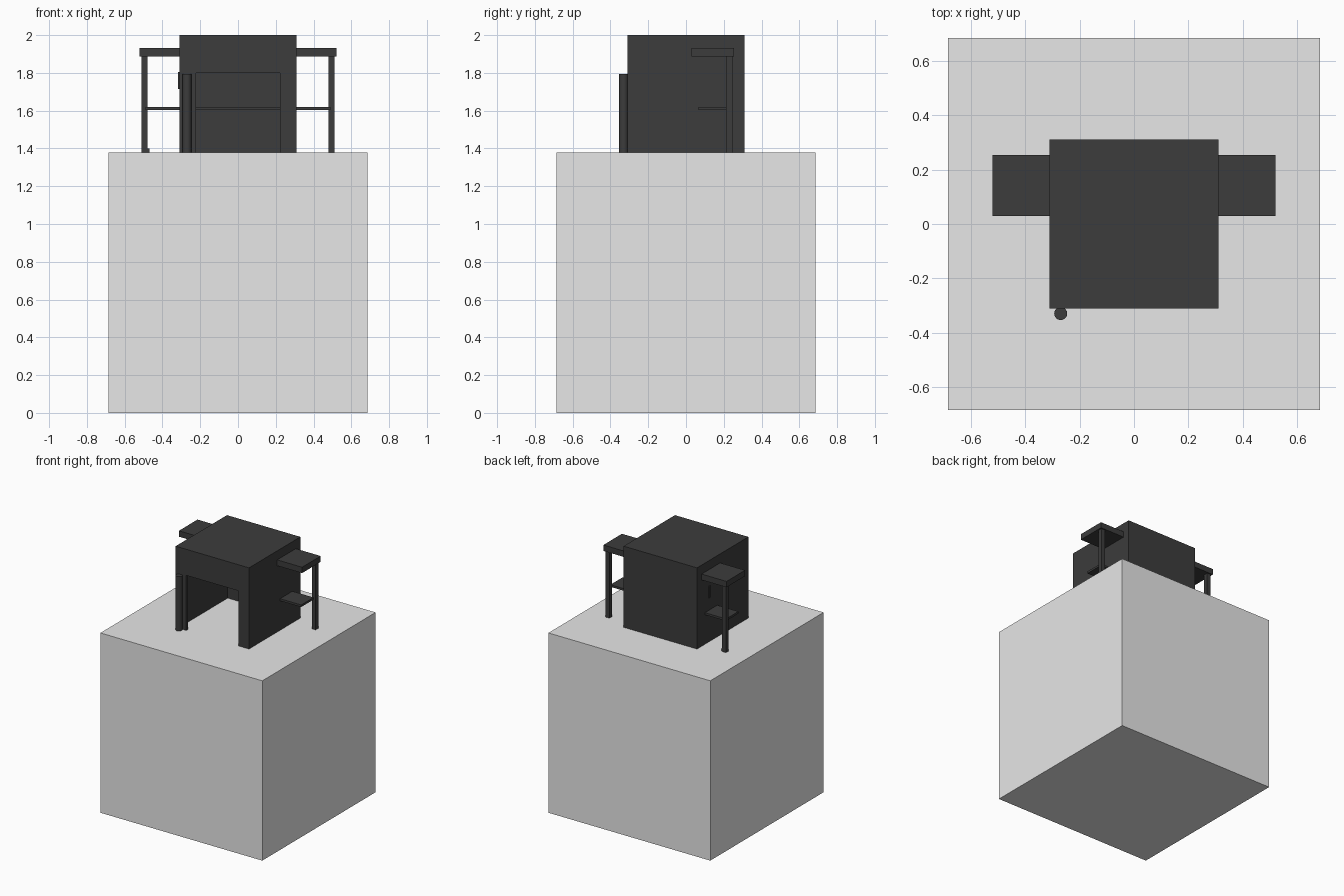
import bpy
import math

if "Cube" in bpy.data.objects:
    bpy.data.objects.remove(bpy.data.objects["Cube"])


def material(name, value):
    m = bpy.data.materials.new(name)
    m.diffuse_color = (value, value, value, 1)
    m.use_nodes = True
    m.node_tree.nodes["Principled BSDF"].inputs["Base Color"].default_value = m.diffuse_color
    return m


LIGHT = material("pale_grey", 0.8)
DARK = material("charcoal", 0.045)


def box(name, x, y, z, mat=DARK):
    """Box from (min, max) ranges on each axis."""
    bpy.ops.mesh.primitive_cube_add(
        size=1, location=[(r[0] + r[1]) / 2 for r in (x, y, z)])
    ob = bpy.context.object
    ob.name = name
    ob.scale = [r[1] - r[0] for r in (x, y, z)]
    bpy.ops.object.transform_apply(location=False, rotation=False, scale=True)
    ob.data.materials.append(mat)
    return ob


B = 1.378   # top of the base block
W = 0.311   # half width of the hut

# Base block
box("base_block", (-0.686, 0.686), (-0.686, 0.686), (0, B), LIGHT)

# Hut shell, hollowed out with a doorway in the front
hut = box("hut", (-W, W), (-W, W), (B, 2.0))
cavity = box("cavity_cutter", (-0.29, 0.29), (-0.29, 0.29), (B - 0.1, 1.98))
doorway = box("doorway_cutter", (-0.222, 0.222), (-0.4, -0.2), (B - 0.1, 1.8))
for cutter in (cavity, doorway):
    mod = hut.modifiers.new("cut", 'BOOLEAN')
    mod.operation = 'DIFFERENCE'
    mod.solver = 'EXACT'
    mod.object = cutter
    cutter.hide_render = True
    cutter.hide_set(True)

# Round post beside the doorway
bpy.ops.mesh.primitive_cylinder_add(vertices=16, radius=0.024, depth=1.795 - B,
                                    location=(-0.27, -0.33, (1.795 + B) / 2))
post = bpy.context.object
post.name = "door_post"
post.data.materials.append(DARK)
bpy.ops.object.shade_smooth_by_angle(angle=math.radians(40))

# Low shelf running through the hut
box("through_shelf", (-0.49, 0.49), (0.065, 0.215), (1.604, 1.62))

# Side tables with one leg each
for side, s in (("left", -1), ("right", 1)):
    def span(a, b):
        return tuple(sorted((s * a, s * b)))
    box(side + "_table_top", span(0.30, 0.522), (0.03, 0.255), (1.886, 1.931))
    box(side + "_table_leg", span(0.478, 0.51), (0.212, 0.245), (B, 1.89))

# Small fittings on the left side
box("wall_plate", (-0.317, -0.308), (0.155, 0.17), (1.715, 1.805))
box("leg_foot", (-0.48, -0.468), (0.215, 0.24), (B, 1.40))
